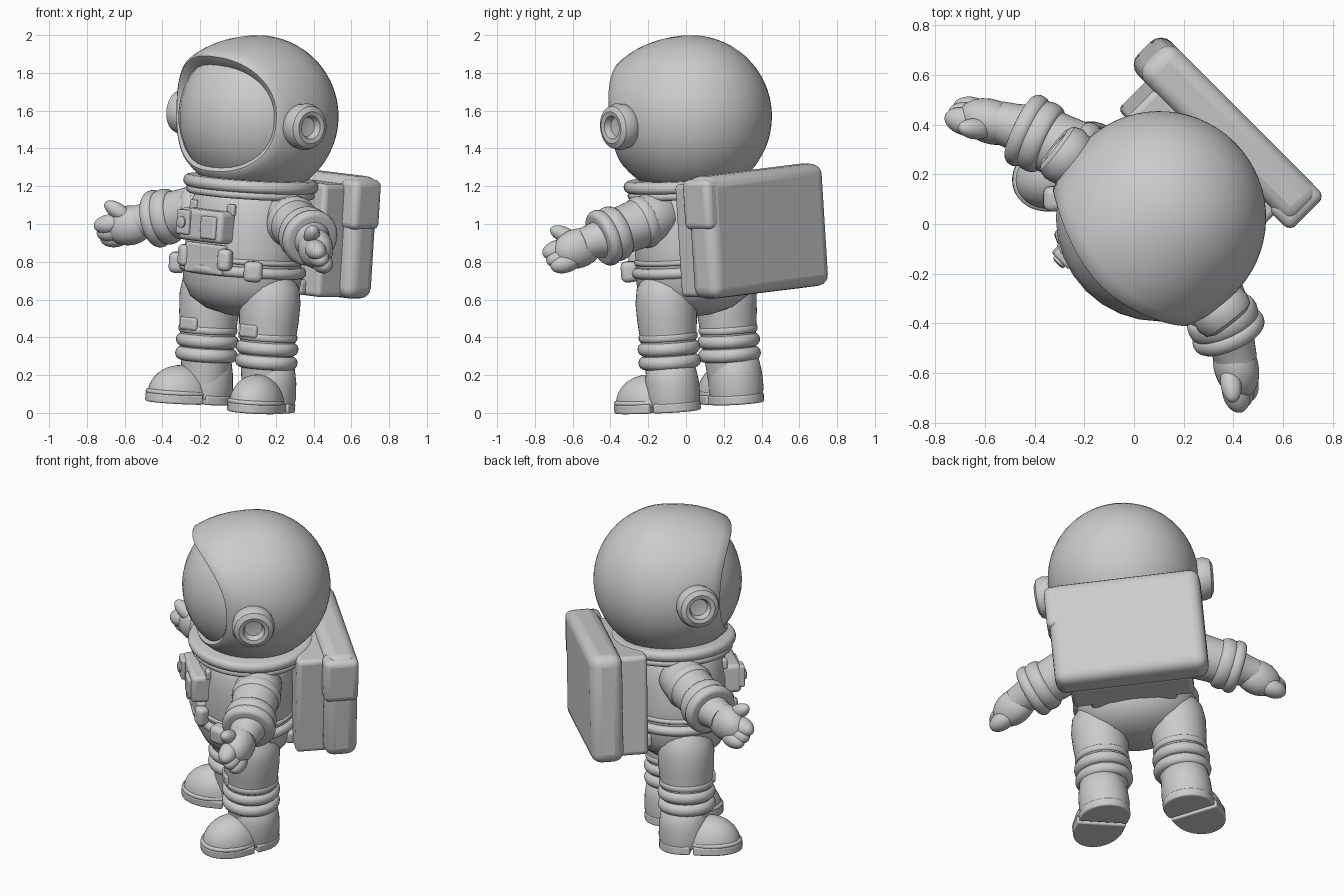
import bpy, bmesh
from math import sin, cos, pi, radians, acos, atan2, copysign
from mathutils import Matrix, Vector

if "Cube" in bpy.data.objects:
    bpy.data.objects.remove(bpy.data.objects["Cube"])

grey = bpy.data.materials.new("suit grey")
grey.use_nodes = True
GREY = (0.6, 0.6, 0.6, 1)
grey.diffuse_color = GREY
grey.node_tree.nodes["Principled BSDF"].inputs["Base Color"].default_value = GREY

# The figure leans slightly to its left and faces diagonally
POSE = (Matrix.Rotation(radians(-45), 4, 'Z') @ Matrix.Translation((-0.08, 0, 0.03))
        @ Matrix.Rotation(radians(5), 4, 'Y'))


def finish(name, bm, local, bevel=0):
    bmesh.ops.recalc_face_normals(bm, faces=bm.faces)
    mesh = bpy.data.meshes.new(name)
    bm.to_mesh(mesh)
    bm.free()
    mesh.materials.append(grey)
    ob = bpy.data.objects.new(name, mesh)
    bpy.context.collection.objects.link(ob)
    ob.matrix_world = POSE @ local
    if bevel:
        mod = ob.modifiers.new("Bevel", 'BEVEL')
        mod.width, mod.segments = bevel, 4
        mod.limit_method = 'ANGLE'
    bpy.context.view_layer.objects.active = ob
    bpy.ops.object.select_all(action='DESELECT')
    ob.select_set(True)
    bpy.ops.object.shade_smooth_by_angle(angle=radians(40))


def aim(loc, direction=(0, 0, 1)):
    return Matrix.Translation(loc) @ Vector(direction).to_track_quat('Z', 'Y').to_matrix().to_4x4()


def loft(bm, rings):
    """Bridge closed rings of points; cap both ends."""
    rows = [[bm.verts.new(p) for p in ring] for ring in rings]
    n = len(rows[0])
    for a, b in zip(rows, rows[1:]):
        for i in range(n):
            bm.faces.new((a[i], a[(i + 1) % n], b[(i + 1) % n], b[i]))
    bm.faces.new(rows[0])
    return bm.faces.new(rows[-1])


def lathe(name, profile, local, squash=1.0, n=40):
    bm = bmesh.new()
    loft(bm, [[(r * cos(2 * pi * i / n), r * squash * sin(2 * pi * i / n), z)
               for i in range(n)] for r, z in profile])
    finish(name, bm, local)


def ring(name, r, thick, local, height, squash=1.0):
    """Padded band: an outward-bulging hoop."""
    steps = [pi * k / 8 - pi / 2 for k in range(9)]
    lathe(name, [(r + thick * cos(a), height * sin(a)) for a in steps], local, squash)


def box(name, size, local, bevel=0.02):
    bm = bmesh.new()
    bmesh.ops.create_cube(bm, size=1)
    bmesh.ops.scale(bm, vec=size, verts=bm.verts)
    finish(name, bm, local, bevel)


def ball(name, size, local, floor=None):
    bm = bmesh.new()
    bmesh.ops.create_uvsphere(bm, u_segments=32, v_segments=20, radius=1)
    bmesh.ops.scale(bm, vec=size, verts=bm.verts)
    if floor is not None:
        for v in bm.verts:
            v.co.z = max(v.co.z, floor)
    finish(name, bm, local)


T = Matrix.Translation

# Helmet: inner glass globe and an outer hood with a flared visor opening
HEAD = T((0, 0.09, 1.546))
ball("visor_glass", (0.418, 0.418, 0.418), HEAD)


def hood():
    n, rows = 64, 22
    rim = lambda c: copysign(abs(c) ** 0.85, c)
    rings = [[] for _ in range(rows + 3)]
    for k in range(n):
        t = 2 * pi * k / n
        az, el = radians(60) * rim(cos(t)), radians(43) * rim(sin(t))
        d = Vector((sin(az) * cos(el), -cos(az) * cos(el), sin(el)))
        edge, spin = acos(-d.y), atan2(d.z, d.x)
        brow = 0.014 + 0.043 * max(0, sin(t))

        def point(psi, r):
            return Vector((sin(psi) * cos(spin), -cos(psi), sin(psi) * sin(spin))) * r

        for i in range(rows):
            f = i / (rows - 1)
            psi = pi - 0.02 - (pi - 0.02 - edge) * f
            rings[i].append(point(psi, 0.43 + brow * max(0, (f - 0.7) / 0.3) ** 1.6))
        rings[rows].append(point(edge - 0.03, 0.425 + brow))
        rings[rows + 1].append(point(edge - 0.045, 0.415 + brow * 0.6))
        rings[rows + 2].append(point(edge - 0.04, 0.40))
    bm = bmesh.new()
    opening = loft(bm, rings)
    bmesh.ops.delete(bm, geom=[opening], context='FACES_ONLY')
    finish("helmet_hood", bm, HEAD)


hood()

# Neck collar
ring("collar_base", 0.32, 0.022, T((0.005, 0.07, 1.145)), 0.022)
ring("collar_ring", 0.33, 0.03, T((0.005, 0.07, 1.19)), 0.032)

# Torso, hips and belt
lathe("torso", [(0.30, 0.68), (0.33, 0.74), (0.335, 0.85), (0.33, 0.98), (0.315, 1.08),
                (0.285, 1.14), (0.24, 1.18)], T((0, 0.05, 0)), 0.86)
lathe("hips", [(0.08, 0.49), (0.2, 0.52), (0.29, 0.575), (0.335, 0.65), (0.345, 0.72),
               (0.3, 0.76)], T((0, 0.05, 0)), 0.84)
ring("belt", 0.335, 0.028, T((0, 0.05, 0.735)), 0.028, 0.86)
ring("waist_seam", 0.327, 0.016, T((0, 0.05, 0.79)), 0.015, 0.86)

# Chest control unit with its raised panels
box("chest_unit", (0.32, 0.12, 0.17), T((0, -0.235, 0.965)), 0.025)
box("chest_panel", (0.11, 0.04, 0.12), T((0.075, -0.292, 0.96)), 0.012)
box("chest_side_block", (0.09, 0.05, 0.13), T((-0.11, -0.292, 0.975)), 0.012)
lathe("chest_dial", [(0.03, 0), (0.03, 0.015), (0.018, 0.02)], aim((-0.11, -0.312, 0.975), (0, -1, 0)))
box("chest_lower_plate", (0.28, 0.06, 0.16), T((0, -0.225, 0.79)), 0.015)

# Backpack: frame, main slab and left side pocket
box("backpack_frame", (0.70, 0.2, 0.6), T((0, 0.38, 0.915)), 0.025)
box("backpack_slab", (0.88, 0.19, 0.65), T((-0.012, 0.53, 0.935)), 0.06)
box("backpack_pocket", (0.13, 0.2, 0.265), T((0.377, 0.523, 1.112)), 0.035)
box("backpack_lower_plate", (0.5, 0.1, 0.08), T((0, 0.29, 0.66)), 0.02)

for s, side in ((1, "left"), (-1, "right")):
    # Earpiece with a hollow centre
    lathe(side + "_earpiece", [(0.10, -0.08), (0.118, -0.04), (0.124, 0), (0.112, 0.035), (0.085, 0.05),
                               (0.062, 0.045), (0.05, 0.01), (0.01, 0.005)],
          aim((s * 0.455, 0.0, 1.53), (s, -0.12, 0)))

    # Arm, from shoulder to cuff
    shoulder, cuff = Vector((s * 0.24, 0.085, 1.05)), Vector((s * 0.58, -0.04, 0.95))
    along = (cuff - shoulder).normalized()
    reach = (cuff - shoulder).length
    lathe(side + "_arm", [(0.08, -0.05), (0.125, 0), (0.135, 0.08), (0.132, 0.16), (0.128, 0.24),
                          (0.125, reach), (0.08, reach + 0.05)], aim(shoulder, along))
    ring(side + "_shoulder_band", 0.122, 0.02, aim(shoulder + along * 0.13, along), 0.035)
    ring(side + "_cuff_inner", 0.125, 0.024, aim(cuff - along * 0.065, along), 0.045)
    ring(side + "_cuff_outer", 0.128, 0.026, aim(cuff - along * 0.005, along), 0.035)

    # Gloved hand: palm, curled fingers and thumb
    point = Vector((s * 0.27, -0.15, -0.07))
    lathe(side + "_wrist", [(0.105, 0), (0.092, 0.06), (0.085, 0.12)], aim(cuff, point))
    ball(side + "_palm", (0.09, 0.105, 0.135), aim((s * 0.70, -0.115, 0.905), point))
    for k, (y, z) in enumerate(((-0.19, 0.905), (-0.165, 0.865), (-0.135, 0.835))):
        ball(f"{side}_finger_{k + 1}", (0.055, 0.052, 0.085), aim((s * 0.775, y, z), point))
    ball(side + "_thumb", (0.042, 0.042, 0.08), aim((s * 0.73, -0.18, 0.98), (s * 0.5, -0.4, 0.35)))

    # Leg with padded bands and a knee patch
    hip = T((s * 0.225, 0.045, 0))
    lathe(side + "_leg", [(0.12, 0.1), (0.135, 0.25), (0.148, 0.38), (0.158, 0.48), (0.162, 0.58),
                          (0.15, 0.66), (0.11, 0.72)], hip)
    for z in (0.262, 0.335):
        ring(side + "_shin_band", 0.133, 0.033, hip @ T((0, 0, z)), 0.036)
    ring(side + "_knee_seam", 0.145, 0.012, hip @ T((0, 0, 0.395)), 0.02)
    box(side + "_knee_patch", (0.12, 0.05, 0.07), hip @ T((0, -0.137, 0.425)), 0.015)

    # Boot, turned outward: shaft, domed toe, split sole
    boot = T((s * 0.238, 0.065, 0)) @ Matrix.Rotation(radians(s * 20), 4, 'Z')
    lathe(side + "_boot_shaft", [(0.138, 0.03), (0.146, 0.08), (0.142, 0.16), (0.13, 0.23), (0.11, 0.25)], boot)
    ball(side + "_boot_toe", (0.138, 0.18, 0.158), boot @ T((0, -0.145, 0.04)), 0.0)
    ring(side + "_toe_welt", 0.128, 0.016, boot @ T((0, -0.155, 0.055)), 0.014, 1.25)
    for part, centre, front, depth, split in (("heel", 0.0, 1, 0.145, -0.055),
                                              ("toe", -0.15, -1, 0.185, -0.075)):
        bm = bmesh.new()
        arc = [pi * k / 16 for k in range(17)]
        outline = [(0.144 * cos(a), centre + front * depth * sin(a)) for a in arc]
        outline += [(-0.144, split), (0.144, split)]
        loft(bm, [[(x, y, z) for x, y in outline] for z in (0.0, 0.05)])
        finish(f"{side}_{part}_sole", bm, boot, 0.01)

    # Belt pouches
    box(side + "_belt_pouch", (0.10, 0.09, 0.11),
        T((s * 0.285, -0.155, 0.745)) @ Matrix.Rotation(radians(s * 45), 4, 'Z'), 0.03)
    box(side + "_waist_pouch", (0.075, 0.07, 0.115),
        T((s * 0.15, -0.235, 0.795)) @ Matrix.Rotation(radians(s * 20), 4, 'Z'), 0.025)
    # Chest harness strap clip
    box(side + "_strap_clip", (0.05, 0.03, 0.06), T((s * 0.14, -0.2, 1.06)), 0.01)
